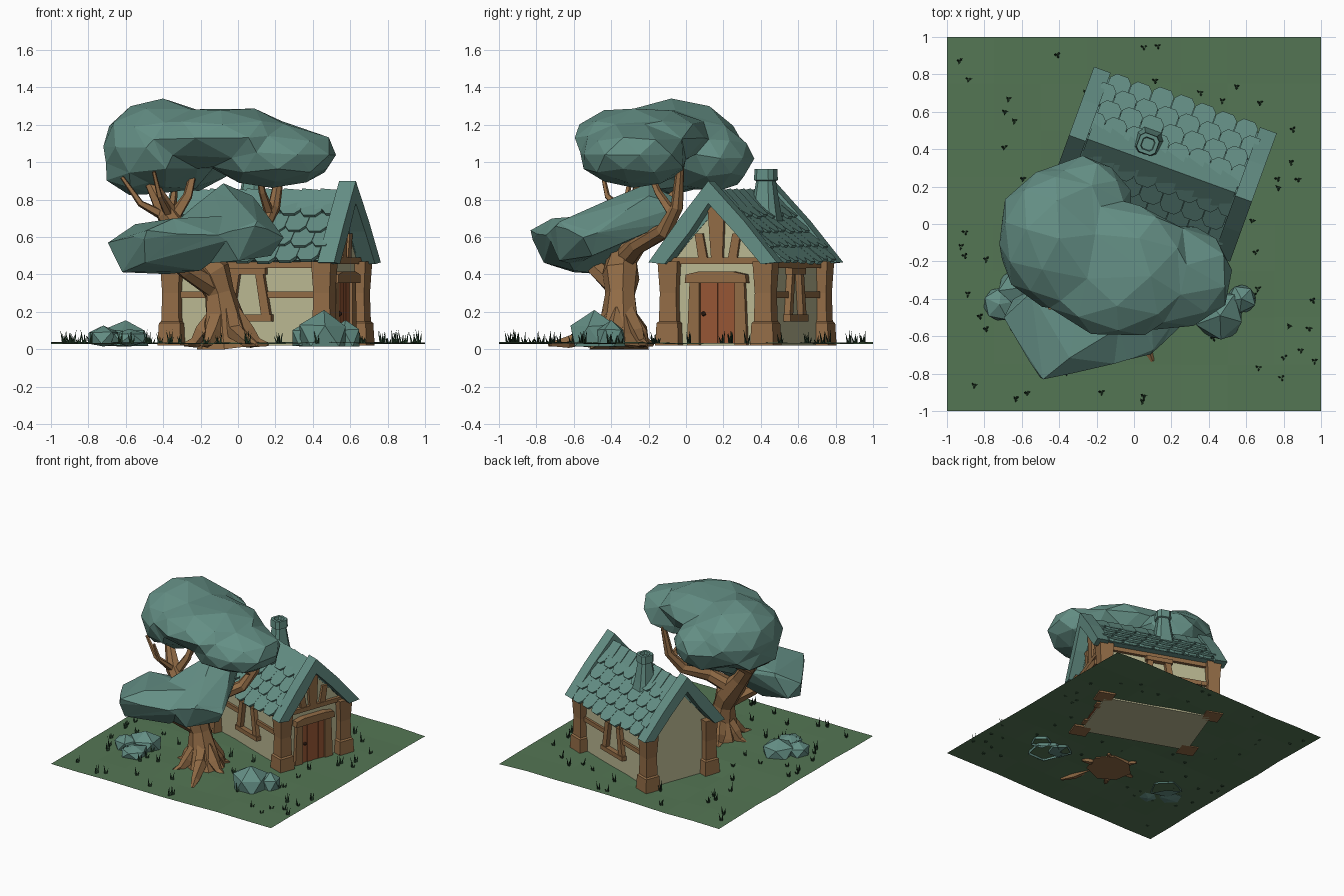
import bpy, bmesh, math, random
from mathutils import Matrix, Vector

if "Cube" in bpy.data.objects:
    bpy.data.objects.remove(bpy.data.objects["Cube"])

random.seed(4)


def material(name, r, g, b):
    m = bpy.data.materials.new(name)
    m.diffuse_color = [(c / 255 / 12.92 if c < 11 else ((c / 255 + 0.055) / 1.055) ** 2.4) for c in (r, g, b)] + [1]
    m.use_nodes = True
    m.node_tree.nodes["Principled BSDF"].inputs["Base Color"].default_value = m.diffuse_color
    return m


TEAL = material("teal", 100, 143, 133)
GREEN = material("ground_green", 84, 118, 84)
GRASS = material("dark_grass", 36, 62, 42)
WOOD = material("wood", 146, 108, 70)
DOOR = material("red_brown", 150, 85, 52)
WALL = material("cream", 186, 184, 146)
DARK = material("dark_brown", 66, 42, 30)

# House frame: local x runs along the ridge, local y across it
HOUSE = Matrix.Translation((0.15, 0.32, 0)) @ Matrix.Rotation(math.radians(-20), 4, 'Z')


def finish(name, bm, mat, matrix=None):
    bmesh.ops.recalc_face_normals(bm, faces=bm.faces)
    if matrix:
        bm.transform(matrix)
    me = bpy.data.meshes.new(name)
    bm.to_mesh(me)
    bm.free()
    me.materials.append(mat)
    ob = bpy.data.objects.new(name, me)
    bpy.context.collection.objects.link(ob)
    return ob


def loft(bm, rings):
    vs = [[bm.verts.new(p) for p in r] for r in rings]
    n = len(vs[0])
    for a, b in zip(vs, vs[1:]):
        for i in range(n):
            bm.faces.new((a[i], a[(i + 1) % n], b[(i + 1) % n], b[i]))
    bm.faces.new(vs[0][::-1])
    bm.faces.new(vs[-1])


def prism_x(bm, yz, x0, x1):
    loft(bm, [[(x, y, z) for y, z in yz] for x in (x0, x1)])


def prism_y(bm, xz, y0, y1):
    loft(bm, [[(x, y, z) for x, z in xz] for y in (y0, y1)])


def rect(a0, a1, b0, b1):
    return [(a0, b0), (a1, b0), (a1, b1), (a0, b1)]


def tube(bm, path, sides=7):
    # path points are (x, y, z, radius)
    pts = [Vector(p[:3]) for p in path]
    rings = []
    for i, p in enumerate(pts):
        d = (pts[min(i + 1, len(pts) - 1)] - pts[max(i - 1, 0)]).normalized()
        u = d.cross(Vector((0.3, 1, 0.1))).normalized()
        w = d.cross(u)
        rings.append([p + (u * math.cos(a) + w * math.sin(a)) * path[i][3] * random.uniform(0.9, 1.12)
                      for a in (k * math.tau / sides for k in range(sides))])
    loft(bm, rings)


def open_bottom(bm, z):
    low = [f for f in bm.faces if all(v.co.z < z for v in f.verts)]
    bmesh.ops.delete(bm, geom=low, context='FACES')


# Ground sheet
bm = bmesh.new()
bmesh.ops.create_grid(bm, x_segments=8, y_segments=8, size=1)
for v in bm.verts:
    v.co.z = 0.033 + random.uniform(-0.006, 0.006)
finish("ground_sheet", bm, GREEN)

# Grass tufts
bm = bmesh.new()
count = 0
while count < 65:
    x, y = random.uniform(-0.97, 0.97), random.uniform(-0.97, 0.97)
    q = HOUSE.inverted() @ Vector((x, y, 0))
    if abs(q.x) < 0.5 and abs(q.y) < 0.36 or math.hypot(x + 0.08, y + 0.35) < 0.2:
        continue
    count += 1
    for k in range(3):
        a, h = k * 2.1 + random.uniform(0, 1), random.uniform(0.025, 0.08)
        cx, cy = x + 0.006 * math.cos(a), y + 0.006 * math.sin(a)
        base = [bm.verts.new((cx + 0.008 * math.cos(b), cy + 0.008 * math.sin(b), 0.03)) for b in (0, 2.1, 4.2)]
        tip = bm.verts.new((cx + 0.014 * math.cos(a), cy + 0.014 * math.sin(a), 0.03 + h))
        for i in range(3):
            bm.faces.new((base[i], base[(i + 1) % 3], tip))
finish("grass_tufts", bm, GRASS)

# House walls with gables
bm = bmesh.new()
prism_x(bm, [(-0.265, 0.02), (0.265, 0.02), (0.265, 0.46), (-0.01, 0.77), (-0.265, 0.46)], -0.425, 0.425)
finish("house_walls", bm, WALL, HOUSE)

# Corner pillars with base blocks
bm = bmesh.new()
for sx in (-1, 1):
    for sy in (-1, 1):
        loft(bm, [[(sx * 0.43 + h * i, sy * 0.27 + h * j, z) for i, j in ((-1, -1), (1, -1), (1, 1), (-1, 1))]
                  for z, h in ((0.02, 0.066), (0.14, 0.06), (0.15, 0.05), (0.3, 0.046), (0.47, 0.056))])
finish("corner_pillars", bm, WOOD, HOUSE)

# Side rails, eave beams and tapered window frames on both long walls
bm = bmesh.new()
for s in (-1, 1):
    y0, y1 = s * 0.255, s * 0.283
    prism_y(bm, rect(-0.42, -0.1, 0.275, 0.31), y0, y1)
    prism_y(bm, rect(0.1, 0.42, 0.275, 0.31), y0, y1)
    prism_y(bm, rect(-0.42, 0.42, 0.435, 0.475), y0, s * 0.29)
    y1 = s * 0.305
    prism_y(bm, rect(-0.14, 0.14, 0.15, 0.185), y0, y1)
    prism_y(bm, rect(-0.105, 0.105, 0.4, 0.435), y0, y1)
    for m in (-1, 1):
        prism_y(bm, [(m * 0.13, 0.18), (m * 0.08, 0.18), (m * 0.045, 0.41), (m * 0.09, 0.41)], y0, s * 0.298)
finish("side_timbers", bm, WOOD, HOUSE)

# Gable timbers and door frame
bm = bmesh.new()
prism_x(bm, rect(-0.27, 0.27, 0.455, 0.49), 0.41, 0.45)
prism_x(bm, [(-0.035, 0.49), (0.03, 0.49), (0.04, 0.76), (-0.055, 0.76)], 0.41, 0.45)
for s in (-1, 1):
    prism_x(bm, [(s * 0.11, 0.49), (s * 0.06, 0.49), (s * 0.085, 0.62), (s * 0.13, 0.62)], 0.41, 0.445)
    prism_x(bm, [(s * 0.17, 0.02), (s * 0.1, 0.02), (s * 0.1, 0.37), (s * 0.155, 0.37)], 0.41, 0.455)
prism_x(bm, [(-0.175, 0.355), (0.175, 0.355), (0.17, 0.4), (0.1, 0.415), (-0.1, 0.415), (-0.17, 0.4)], 0.41, 0.475)
finish("gable_timbers", bm, WOOD, HOUSE)

# Plank door
bm = bmesh.new()
for i in range(4):
    y = -0.1 + i * 0.05
    prism_x(bm, rect(y + 0.001, y + 0.049, 0.03, 0.36), 0.415, 0.437 + 0.003 * (i % 2))
finish("plank_door", bm, DOOR, HOUSE)
bm = bmesh.new()
bmesh.ops.create_icosphere(bm, subdivisions=1, radius=0.014, matrix=Matrix.Translation((0.447, -0.078, 0.19)))
finish("door_knob", bm, DARK, HOUSE)

# Roof slab
bm = bmesh.new()
prism_x(bm, [(-0.335, 0.475), (-0.01, 0.825), (0.335, 0.475), (0.27, 0.465), (-0.01, 0.75), (-0.27, 0.465)], -0.43, 0.43)
finish("roof_slab", bm, TEAL, HOUSE)

# Overlapping scalloped roof tiles
bm = bmesh.new()
W = 0.12
for s in (-1, 1):
    eave, ridge = Vector((0, s * 0.36, 0.458)), Vector((0, -0.01, 0.835))
    up = (ridge - eave).normalized()
    nor = Vector((0, s * abs(up.z), abs(up.y)))
    for row in range(4):
        for i in range(7 + row % 2):
            cx = -0.42 + W * (i + (0 if row % 2 else 0.5))
            base = row * 0.112 + random.uniform(-0.01, 0.01)
            poly = []
            for x, l in ((-0.5, 0.15), (-0.5, 0.035), (-0.27, 0), (0.27, 0), (0.5, 0.035), (0.5, 0.15)):
                p = eave + up * (base + l) + nor * (0.025 - l * 0.13)
                poly.append(p + Vector((min(max(cx + x * W * 0.98, -0.45), 0.45), 0, 0)))
            loft(bm, [poly, [p - nor * 0.02 for p in poly]])
finish("roof_tiles", bm, TEAL, HOUSE)

# Ridge cap tiles
bm = bmesh.new()
for i in range(8):
    x0 = -0.42 + 0.105 * i
    prof = [(-0.115, 0.742), (-0.01, 0.852), (0.095, 0.742), (0.08, 0.725), (-0.01, 0.82), (-0.095, 0.725)]
    loft(bm, [[(x, y, z + dz) for y, z in prof] for x, dz in ((x0, 0.008), (x0 + 0.105, 0.0))])
finish("ridge_caps", bm, TEAL, HOUSE)

# Heavy verge boards at both gables
bm = bmesh.new()
for s in (-1, 1):
    a, b = s * 0.425, s * 0.52
    loft(bm, [[(a, yo, zo), (b, yo, zo), (b, yi, zi), (a, yi, zi)] for yo, zo, yi, zi in
              ((-0.365, 0.465, -0.275, 0.455), (-0.2, 0.685, -0.13, 0.63), (-0.025, 0.9, -0.025, 0.78),
               (0.18, 0.685, 0.12, 0.63), (0.365, 0.465, 0.275, 0.455))])
finish("verge_boards", bm, TEAL, HOUSE)

# Chimney
bm = bmesh.new()
loft(bm, [[(-0.108 + h * i, 0.075 + h * j, z) for i, j in ((-1, -0.6), (-0.6, -1), (0.6, -1), (1, -0.6),
           (1, 0.6), (0.6, 1), (-0.6, 1), (-1, 0.6))]
          for z, h in ((0.66, 0.085), (0.75, 0.068), (0.9, 0.046), (0.905, 0.056), (0.965, 0.053), (0.965, 0.034), (0.94, 0.03))])
finish("chimney", bm, TEAL, HOUSE)

# Tree trunk, branches and roots
bm = bmesh.new()
for path in (
        [(-0.06, -0.35, 0, 0.17), (-0.07, -0.35, 0.07, 0.14), (-0.08, -0.35, 0.18, 0.1), (-0.1, -0.35, 0.3, 0.085),
         (-0.14, -0.35, 0.4, 0.1), (-0.27, -0.33, 0.56, 0.068), (-0.38, -0.3, 0.72, 0.055), (-0.5, -0.2, 0.95, 0.022)],
        [(-0.2, -0.34, 0.46, 0.06), (-0.03, -0.26, 0.56, 0.05), (0.12, -0.12, 0.63, 0.045),
         (0.19, -0.05, 0.76, 0.035), (0.23, -0.03, 0.98, 0.02)],
        [(-0.12, -0.36, 0.33, 0.06), (-0.28, -0.47, 0.43, 0.05), (-0.4, -0.55, 0.52, 0.03)]):
    tube(bm, path)
for path in (
        [(-0.36, -0.3, 0.68, 0.04), (-0.27, -0.27, 0.82, 0.028), (-0.22, -0.22, 1.02, 0.015)],
        [(-0.37, -0.3, 0.7, 0.03), (-0.52, -0.32, 0.78, 0.018), (-0.62, -0.3, 0.92, 0.01)],
        [(-0.36, -0.3, 0.7, 0.03), (-0.42, -0.42, 0.82, 0.016), (-0.45, -0.45, 0.95, 0.01)],
        [(-0.37, -0.3, 0.66, 0.035), (-0.35, -0.12, 0.78, 0.022), (-0.33, 0.02, 0.92, 0.014)],
        [(0.17, -0.07, 0.72, 0.03), (0.13, -0.15, 0.84, 0.02), (0.1, -0.22, 1.0, 0.012)]):
    tube(bm, path, 5)
for a, r in ((-66, 0.42), (-15, 0.24), (45, 0.2), (120, 0.2), (185, 0.22), (240, 0.25)):
    c, s = math.cos(math.radians(a)), math.sin(math.radians(a))
    tube(bm, [(-0.07 + c * d, -0.35 + s * d, z, w) for d, z, w in
              ((0.04, 0.2, 0.05), (0.12, 0.09, 0.05), (r * 0.75, 0.035, 0.03), (r, 0.025, 0.01))], 5)
for v in bm.verts:
    v.co.z = max(v.co.z, 0)
open_bottom(bm, 0.012)
finish("tree_trunk", bm, WOOD)


# Faceted foliage: merged lumps reduced to few faces
def foliage(name, bm, ratio):
    ob = finish(name, bm, TEAL)
    m = ob.modifiers.new("merge", 'REMESH')
    m.mode, m.voxel_size = 'VOXEL', 0.025
    m.use_smooth_shade = False
    ob.modifiers.new("facet", 'DECIMATE').ratio = ratio


bm = bmesh.new()
for c, r in (((-0.4, -0.08, 1.08), (0.33, 0.38, 0.25)), ((0.18, -0.28, 1.04), (0.35, 0.3, 0.17)),
             ((-0.1, -0.24, 1.13), (0.42, 0.36, 0.165)), ((-0.28, 0.12, 1.02), (0.26, 0.24, 0.18)),
             ((-0.55, -0.08, 0.97), (0.18, 0.26, 0.14))):
    g = bmesh.ops.create_icosphere(bm, subdivisions=2, radius=1)
    turn = Matrix.Rotation(random.uniform(0, 6), 3, 'Z')
    for v in g["verts"]:
        p = (turn @ v.co) * random.uniform(0.97, 1.07)
        v.co = Vector(c) + Vector((p.x * r[0], p.y * r[1], p.z * r[2]))
foliage("upper_foliage", bm, 0.017)

# Lower foliage: two angular lobes
bm = bmesh.new()
for pts in (
        [(-0.5, -0.84, 0.63), (-0.7, -0.5, 0.57), (-0.62, -0.6, 0.41), (-0.38, -0.45, 0.4), (-0.55, -0.35, 0.67),
         (-0.35, -0.72, 0.7), (-0.05, -0.74, 0.6), (-0.65, -0.4, 0.47), (-0.5, -0.76, 0.46), (-0.2, -0.6, 0.42),
         (0.0, -0.5, 0.72), (-0.1, -0.35, 0.55), (-0.3, -0.3, 0.66)],
        [(0.1, -0.7, 0.68), (-0.08, -0.74, 0.62), (0.25, -0.55, 0.6), (0.18, -0.5, 0.5), (0, -0.68, 0.47),
         (-0.08, -0.2, 0.89), (0.08, -0.2, 0.82), (0.02, 0.0, 0.78), (-0.18, -0.06, 0.72), (-0.32, -0.45, 0.7),
         (-0.2, -0.6, 0.45), (0.0, -0.3, 0.58), (0.05, -0.08, 0.68), (-0.25, -0.25, 0.68)]):
    res = bmesh.ops.convex_hull(bm, input=[bm.verts.new(p) for p in pts])
    inner = [v for v in bm.verts if not v.link_faces]
    bmesh.ops.delete(bm, geom=inner, context='VERTS')
foliage("lower_foliage", bm, 0.017)

# Rock clusters
bm = bmesh.new()
for x, y, r, h in ((0.46, -0.49, 0.145, 0.2), (0.575, -0.4, 0.085, 0.15), (0.38, -0.42, 0.1, 0.14),
                   (-0.72, -0.43, 0.1, 0.12), (-0.6, -0.34, 0.13, 0.14), (-0.58, -0.52, 0.11, 0.1)):
    g = bmesh.ops.create_icosphere(bm, subdivisions=1, radius=1)
    turn = random.uniform(0, 6)
    for v in g["verts"]:
        p = (Matrix.Rotation(turn, 3, 'Z') @ v.co) * random.uniform(0.92, 1.08)
        v.co = (x + p.x * r, y + p.y * r, max(0.015, 0.06 + p.z * (h - 0.05)))
open_bottom(bm, 0.02)
finish("rocks", bm, TEAL)
